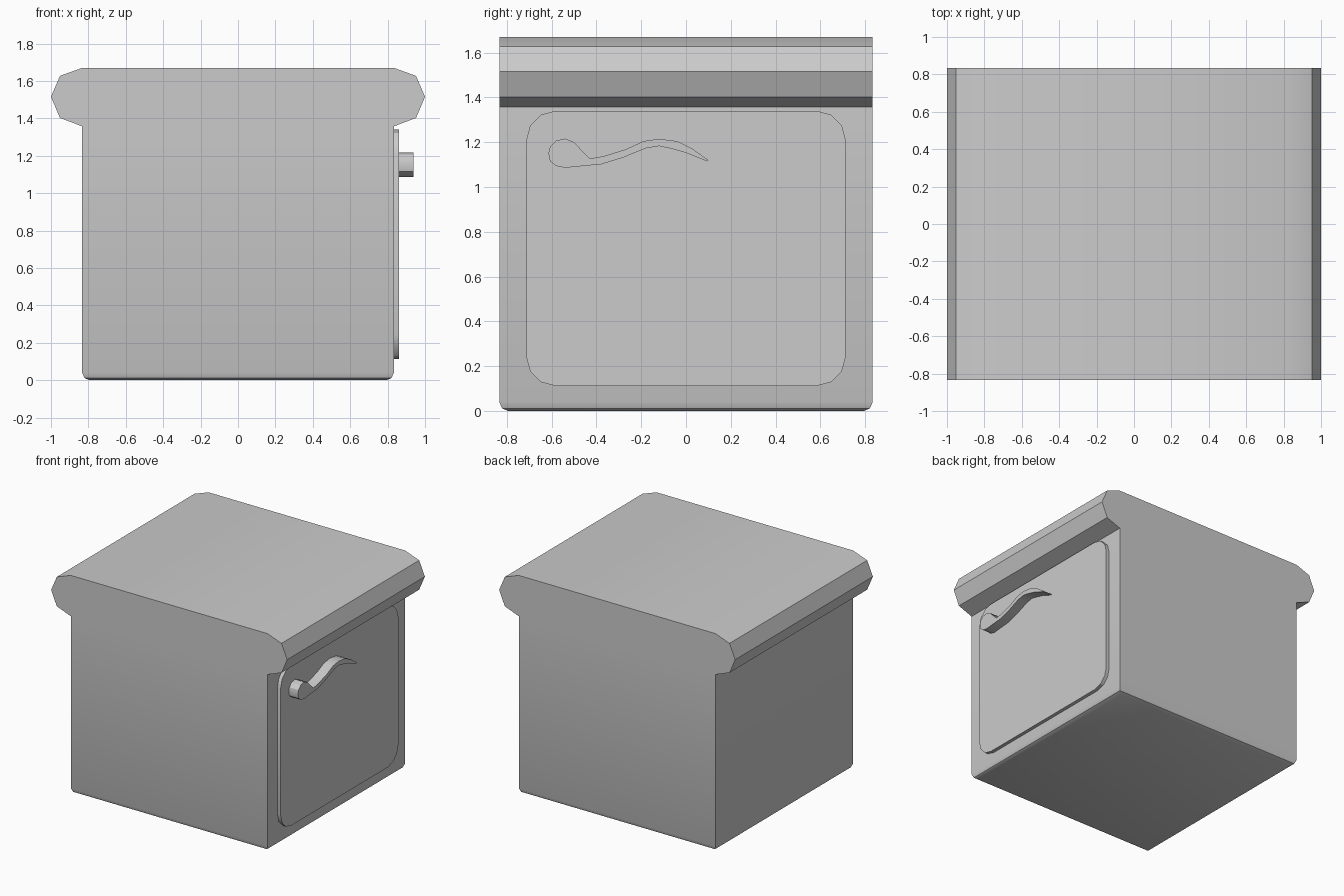
import bpy, bmesh
from math import radians, sin, cos, pi
from mathutils import Vector

if "Cube" in bpy.data.objects:
    bpy.data.objects.remove(bpy.data.objects["Cube"])


def extrude_profile(name, pts, direction, edit=None):
    """Solid made from a closed 3D profile pushed along a direction."""
    bm = bmesh.new()
    face = bm.faces.new([bm.verts.new(p) for p in pts])
    ext = bmesh.ops.extrude_face_region(bm, geom=[face], use_keep_orig=True)
    moved = [g for g in ext["geom"] if isinstance(g, bmesh.types.BMVert)]
    bmesh.ops.translate(bm, verts=moved, vec=Vector(direction))
    if edit:
        edit(bm)
    bmesh.ops.recalc_face_normals(bm, faces=bm.faces[:])
    mesh = bpy.data.meshes.new(name)
    bm.to_mesh(mesh)
    bm.free()
    obj = bpy.data.objects.new(name, mesh)
    bpy.context.collection.objects.link(obj)
    bpy.ops.object.select_all(action='DESELECT')
    obj.select_set(True)
    bpy.context.view_layer.objects.active = obj
    bpy.ops.object.shade_smooth_by_angle(angle=radians(30))
    return obj


def round_base(bm):
    edges = [e for e in bm.edges if all(abs(v.co.z) < 1e-5 for v in e.verts)]
    bmesh.ops.bevel(bm, geom=edges, offset=0.04, segments=2, profile=0.5,
                    affect='EDGES')


# Cabinet body with octagonal rolled rims along both sides of the top
half = [(0.833, 0), (0.833, 1.357), (0.952, 1.402), (1.0, 1.515),
        (0.952, 1.627), (0.833, 1.67)]
outline = half + [(-x, z) for x, z in reversed(half)]
extrude_profile("cabinet_body", [(x, -0.833, z) for x, z in outline],
                (0, 1.666, 0), round_base)

# Door panel: rounded rectangle on the right side
r = 0.13
door = []
for i, (sy, sz) in enumerate([(1, 1), (-1, 1), (-1, -1), (1, -1)]):
    for k in range(4):
        a = i * pi / 2 + k * pi / 6
        door.append((0.82, sy * (0.713 - r) + r * cos(a),
                     0.726 + sz * (0.614 - r) + r * sin(a)))
extrude_profile("door_panel", door, (0.04, 0, 0))

# Wavy lever handle: round hub on the left tapering to a curled tip
handle = [(0.10, 1.12), (0.03, 1.17), (-0.04, 1.205), (-0.12, 1.215),
          (-0.19, 1.205), (-0.27, 1.168), (-0.37, 1.137), (-0.43, 1.127),
          (-0.50, 1.20), (-0.54, 1.216), (-0.58, 1.207), (-0.607, 1.18),
          (-0.614, 1.15), (-0.607, 1.115), (-0.58, 1.094), (-0.54, 1.086),
          (-0.45, 1.095), (-0.38, 1.101), (-0.28, 1.132), (-0.18, 1.173),
          (-0.12, 1.183), (-0.06, 1.17), (0.0, 1.153), (0.095, 1.115)]
extrude_profile("door_handle", [(0.85, y, z) for y, z in handle],
                (0.088, 0, 0))
